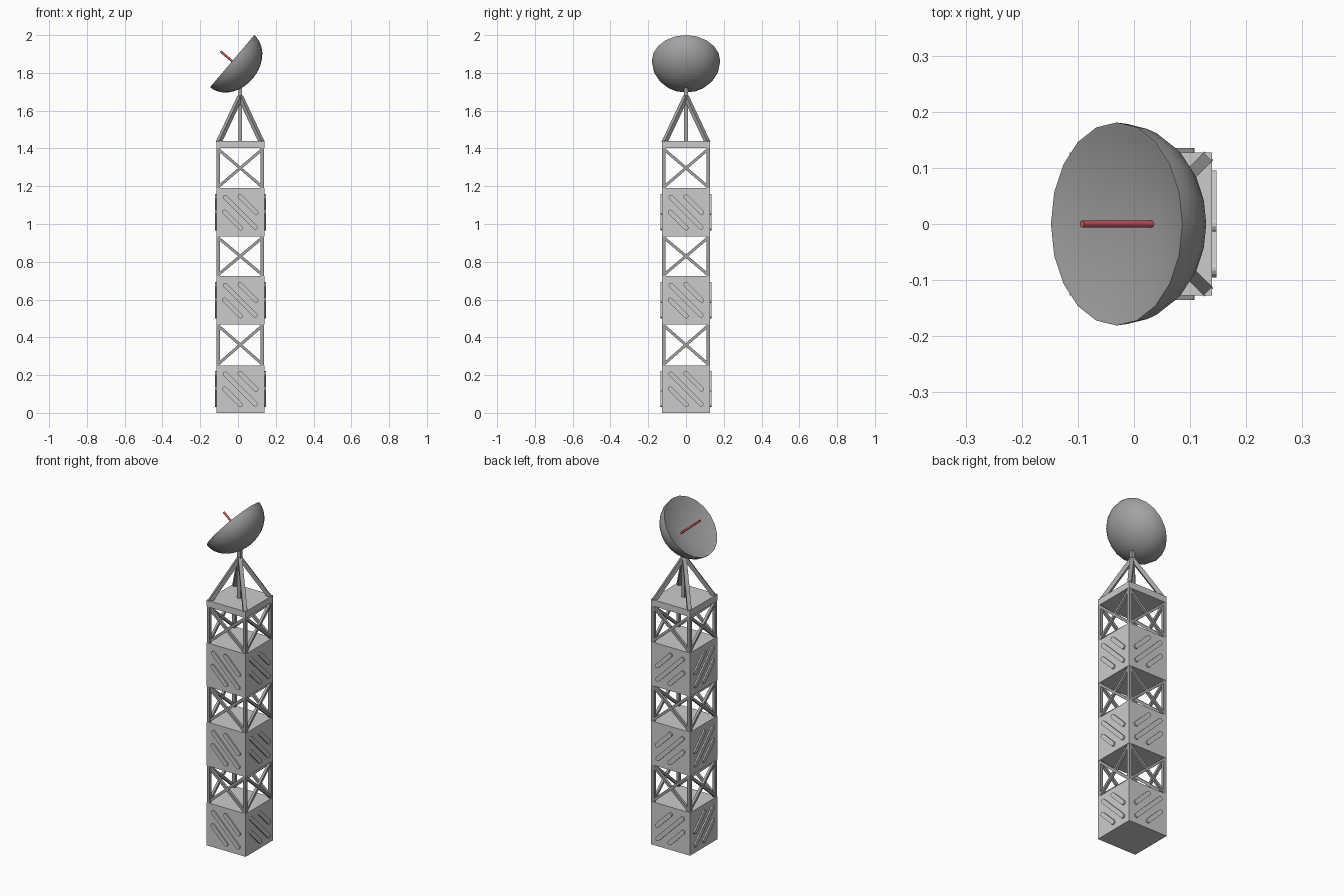
import bpy, bmesh, math
from mathutils import Vector, Matrix

if "Cube" in bpy.data.objects:
    bpy.data.objects.remove(bpy.data.objects["Cube"])

CX, H = 0.012, 0.127          # tower axis and half width
BOXES = [(0.0, 0.252), (0.468, 0.725), (0.934, 1.19)]
TRUSSES = [(0.252, 0.468), (0.725, 0.934), (1.19, 1.402)]
CORNERS = [(-1, -1), (1, -1), (1, 1), (-1, 1)]


def material(name, *rgb):
    mat = bpy.data.materials.new(name)
    mat.diffuse_color = (*rgb, 1)
    mat.use_nodes = True
    mat.node_tree.nodes["Principled BSDF"].inputs["Base Color"].default_value = mat.diffuse_color
    return mat


GREY = material("mid_grey", 0.6, 0.6, 0.6)
DARK = material("dark_grey", 0.36, 0.36, 0.36)
RED = material("red", 0.65, 0.1, 0.11)


def finish(name, bm, mat):
    bmesh.ops.recalc_face_normals(bm, faces=bm.faces)
    me = bpy.data.meshes.new(name)
    bm.to_mesh(me)
    bm.free()
    me.materials.append(mat)
    ob = bpy.data.objects.new(name, me)
    bpy.context.collection.objects.link(ob)
    return ob


def smooth(ob, angle):
    bpy.ops.object.select_all(action='DESELECT')
    ob.select_set(True)
    bpy.context.view_layer.objects.active = ob
    bpy.ops.object.shade_smooth_by_angle(angle=math.radians(angle))


def block(name, z0, z1):
    bm = bmesh.new()
    m = Matrix.Translation((CX, 0, (z0 + z1) / 2)) @ Matrix.Diagonal((2 * H, 2 * H, z1 - z0, 1))
    bmesh.ops.create_cube(bm, size=1, matrix=m)
    return finish(name, bm, GREY)


def beam(bm, a, b, w):
    """Square bar from a to b."""
    a, b = Vector(a), Vector(b)
    d = b - a
    rot = d.to_track_quat('Z', 'Y').to_matrix().to_4x4()
    m = Matrix.Translation((a + b) / 2) @ rot @ Matrix.Diagonal((w, w, d.length, 1))
    bmesh.ops.create_cube(bm, size=1, matrix=m)


def capsule(bm, m, length, r, depth):
    """Flat round-ended bar, centred, long side on local x, thick on local z."""
    pts = []
    for side in (1, -1):
        for i in range(7):
            t = math.radians(-90 + 30 * i)
            pts.append((side * (length / 2 + r * math.cos(t)), side * r * math.sin(t)))
    base = bm.faces.new([bm.verts.new(m @ Vector((x, y, -depth))) for x, y in pts])
    top = bmesh.ops.extrude_face_region(bm, geom=[base])['geom']
    shift = m.to_3x3() @ Vector((0, 0, 2 * depth))
    bmesh.ops.translate(bm, vec=shift, verts=[v for v in top if isinstance(v, bmesh.types.BMVert)])


# Solid tower sections and their raised diagonal ribs
for n, (z0, z1) in enumerate(BOXES, 1):
    block(f"tower_box_{n}", z0, z1)
    bm = bmesh.new()
    zc = (z0 + z1) / 2
    for k in range(4):
        turn = Matrix.Translation((CX, 0, zc)) @ Matrix.Rotation(k * math.pi / 2, 4, 'Z')
        # local x across the face, local y up, local z out of the face
        face = turn @ Matrix.Translation((0, -H, 0)) @ Matrix.Rotation(math.pi / 2, 4, 'X')
        # opposite faces mirror each other
        s = -1 if k < 2 else 1
        for off, length in ((-0.041, 0.12), (0, 0.226), (0.041, 0.12)):
            m = face @ Matrix.Translation((off * -s, off, 0)) @ Matrix.Rotation(s * math.pi / 4, 4, 'Z')
            capsule(bm, m, length, 0.0125, 0.008)
    finish(f"diagonal_ribs_{n}", bm, GREY)

# Open lattice sections: corner posts and crossed braces
for n, (z0, z1) in enumerate(TRUSSES, 1):
    bm = bmesh.new()
    p = H - 0.01
    for i, (sx, sy) in enumerate(CORNERS):
        tx, ty = CORNERS[(i + 1) % 4]
        a, b = (CX + p * sx, p * sy), (CX + p * tx, p * ty)
        beam(bm, (*a, z0), (*a, z1), 0.018)
        beam(bm, (*a, z0 + 0.006), (*b, z1 - 0.006), 0.015)
        beam(bm, (*a, z1 - 0.006), (*b, z0 + 0.006), 0.015)
    finish(f"lattice_{n}", bm, DARK)

# Top plate with mast and four sloping legs
block("top_plate", 1.402, 1.44)
bm = bmesh.new()
for sx, sy in CORNERS:
    beam(bm, (CX + 0.115 * sx, 0.115 * sy, 1.43), (CX, 0, 1.675), 0.022)
beam(bm, (CX, 0, 1.43), (CX, 0, 1.72), 0.02)
finish("dish_support", bm, DARK)

# Tilted dish: rounded back, conical inside
place = Matrix.Translation((-0.031, 0, 1.862)) @ Matrix.Rotation(math.radians(-49.7), 4, 'Y')
R, D, SIDES = 0.181, 0.143, 20
profile = [(0, -D)]
profile += [(R * math.cos(math.radians(a)), -D * math.sin(math.radians(a))) for a in range(80, -1, -10)]
profile += [(0.175, -0.001), (0, -0.085)]
bm = bmesh.new()
verts = [bm.verts.new((r, 0, z)) for r, z in profile]
edges = [bm.edges.new(e) for e in zip(verts, verts[1:])]
bmesh.ops.spin(bm, geom=verts + edges, axis=(0, 0, 1), cent=(0, 0, 0),
               angle=2 * math.pi, steps=SIDES, use_duplicate=False)
bmesh.ops.remove_doubles(bm, verts=bm.verts, dist=0.0005)
bm.transform(place)
smooth(finish("dish", bm, DARK), 40)

# Red feed rod
bm = bmesh.new()
bmesh.ops.create_cone(bm, cap_ends=True, segments=12, radius1=0.006, radius2=0.006,
                      depth=0.168, matrix=place @ Matrix.Translation((0, 0, -0.003)))
smooth(finish("feed_rod", bm, RED), 40)
